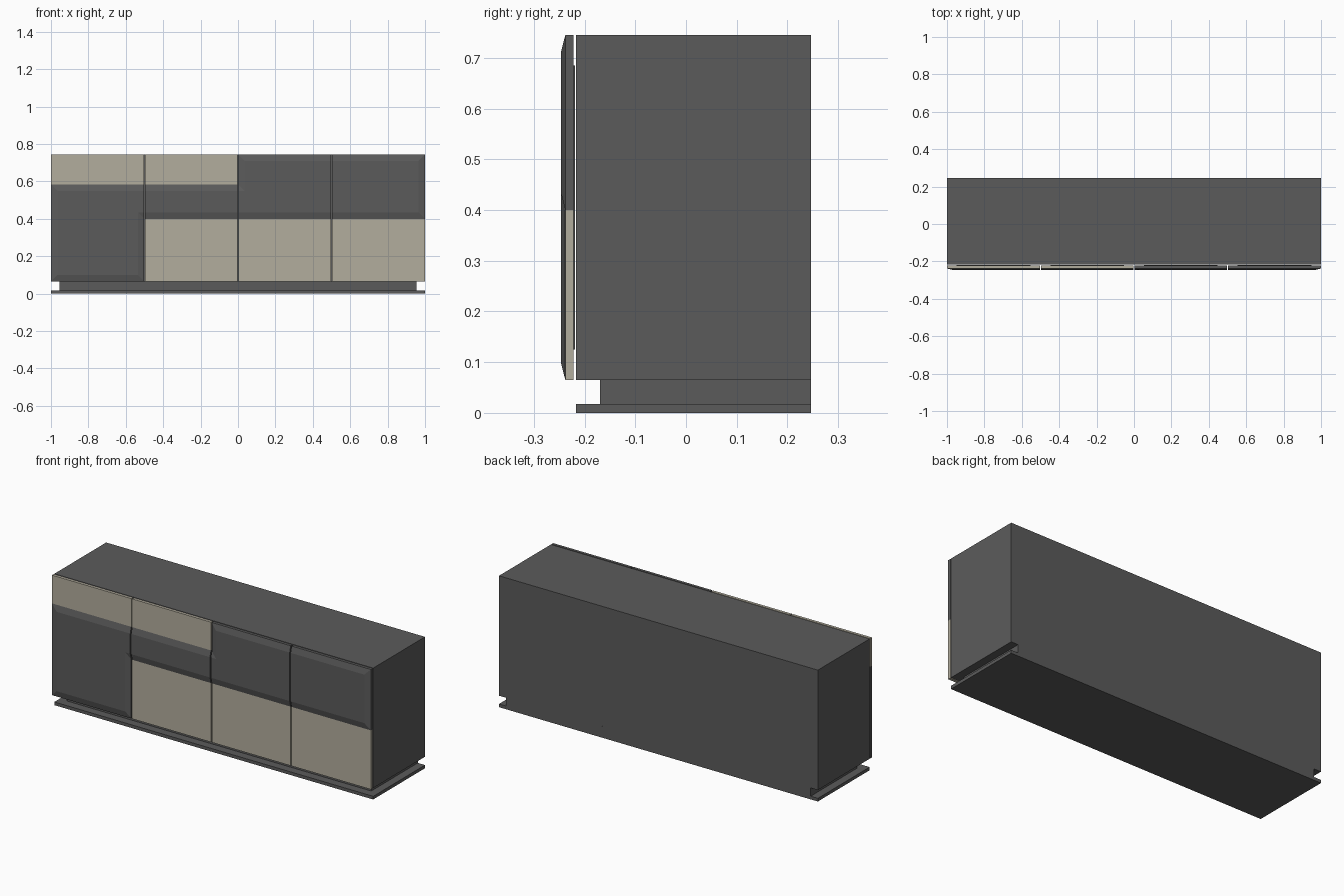
import bpy, bmesh

if "Cube" in bpy.data.objects:
    bpy.data.objects.remove(bpy.data.objects["Cube"])

def material(name, color):
    m = bpy.data.materials.new(name)
    m.diffuse_color = color
    m.use_nodes = True
    m.node_tree.nodes["Principled BSDF"].inputs["Base Color"].default_value = m.diffuse_color
    return m

DARK = material("dark_lacquer", (0.105, 0.105, 0.105, 1))
BEIGE = material("beige_lacquer", (0.45, 0.42, 0.34, 1))

def finish(name, bm, mat):
    bmesh.ops.recalc_face_normals(bm, faces=bm.faces[:])
    mesh = bpy.data.meshes.new(name)
    bm.to_mesh(mesh)
    bm.free()
    mesh.materials.append(mat)
    bpy.context.collection.objects.link(bpy.data.objects.new(name, mesh))

def box(name, x, y, z, mat):
    bm = bmesh.new()
    bmesh.ops.create_cube(bm, size=1)
    for v in bm.verts:
        v.co = [(a + b) / 2 + c * (b - a) for (a, b), c in zip((x, y, z), v.co)]
    finish(name, bm, mat)

# Carcass, recessed plinth and floor plate
box("cabinet_body", (-1, 1), (-0.217, 0.247), (0.065, 0.745), DARK)
box("plinth", (-0.955, 0.955), (-0.17, 0.247), (0.018, 0.065), DARK)
box("floor_plate", (-1, 1), (-0.217, 0.247), (0, 0.018), DARK)

BACK, FACE, RAISED = -0.222, -0.238, -0.247
GAP, BEVEL = 0.003, 0.035
COLS = [(-1, -0.5 - GAP), (-0.5 + GAP, -GAP), (GAP, 0.5 - GAP), (0.5 + GAP, 1)]

# Stepped outline (x, z) of the raised dark band, counter-clockwise from the front
OUTLINE = [(-1, .065), (-.5, .065), (-.5, .4), (1, .4),
           (1, .745), (0, .745), (0, .585), (-1, .585)]

def inset(points, d):
    n, out = len(points), []
    sign = lambda a: (a > 0) - (a < 0)
    for i, (x, z) in enumerate(points):
        px, pz = points[i - 1]
        qx, qz = points[(i + 1) % n]
        ox = -sign(z - pz) - sign(qz - z)
        oz = sign(x - px) + sign(qx - x)
        out.append((x + d * ox, z + d * oz))
    return out

def raised_front(name, x0, x1):
    bm = bmesh.new()
    layers = [(OUTLINE, BACK), (OUTLINE, FACE), (inset(OUTLINE, BEVEL), RAISED)]
    rings = [[bm.verts.new((x, y, z)) for x, z in pts] for pts, y in layers]
    n = len(OUTLINE)
    bm.faces.new(rings[0][::-1])
    bm.faces.new(rings[-1])
    for a, b in zip(rings, rings[1:]):
        for i in range(n):
            j = (i + 1) % n
            bm.faces.new((a[i], a[j], b[j], b[i]))
    # Triangulate the stepped caps so every cut stays clean
    bmesh.ops.triangulate(bm, faces=[f for f in bm.faces if len(f.verts) > 4])
    # Keep only this door's column and close the cut ends
    for px, nx in ((x0, -1), (x1, 1)):
        if abs(px) < 1:
            bmesh.ops.bisect_plane(bm, geom=bm.verts[:] + bm.edges[:] + bm.faces[:],
                                   plane_co=(px, 0, 0), plane_no=(nx, 0, 0),
                                   clear_outer=True)
            bmesh.ops.holes_fill(bm, edges=[e for e in bm.edges if e.is_boundary], sides=0)
    bmesh.ops.dissolve_limit(bm, angle_limit=0.01, verts=bm.verts[:], edges=bm.edges[:])
    finish(name, bm, DARK)

# Four door columns: dark raised section, flat beige sections, inset backing
for i, (x0, x1) in enumerate(COLS):
    raised_front(f"raised_front_{i + 1}", x0, x1)
    if i < 2:
        box(f"upper_beige_front_{i + 1}", (x0, x1), (FACE, BACK), (0.585, 0.745), BEIGE)
    if i > 0:
        box(f"lower_beige_front_{i + 1}", (x0, x1), (FACE, BACK), (0.065, 0.4), BEIGE)
    box(f"door_backing_{i + 1}", (x0 + 0.05, x1 - 0.05), (BACK, -0.219), (0.125, 0.685), DARK)
